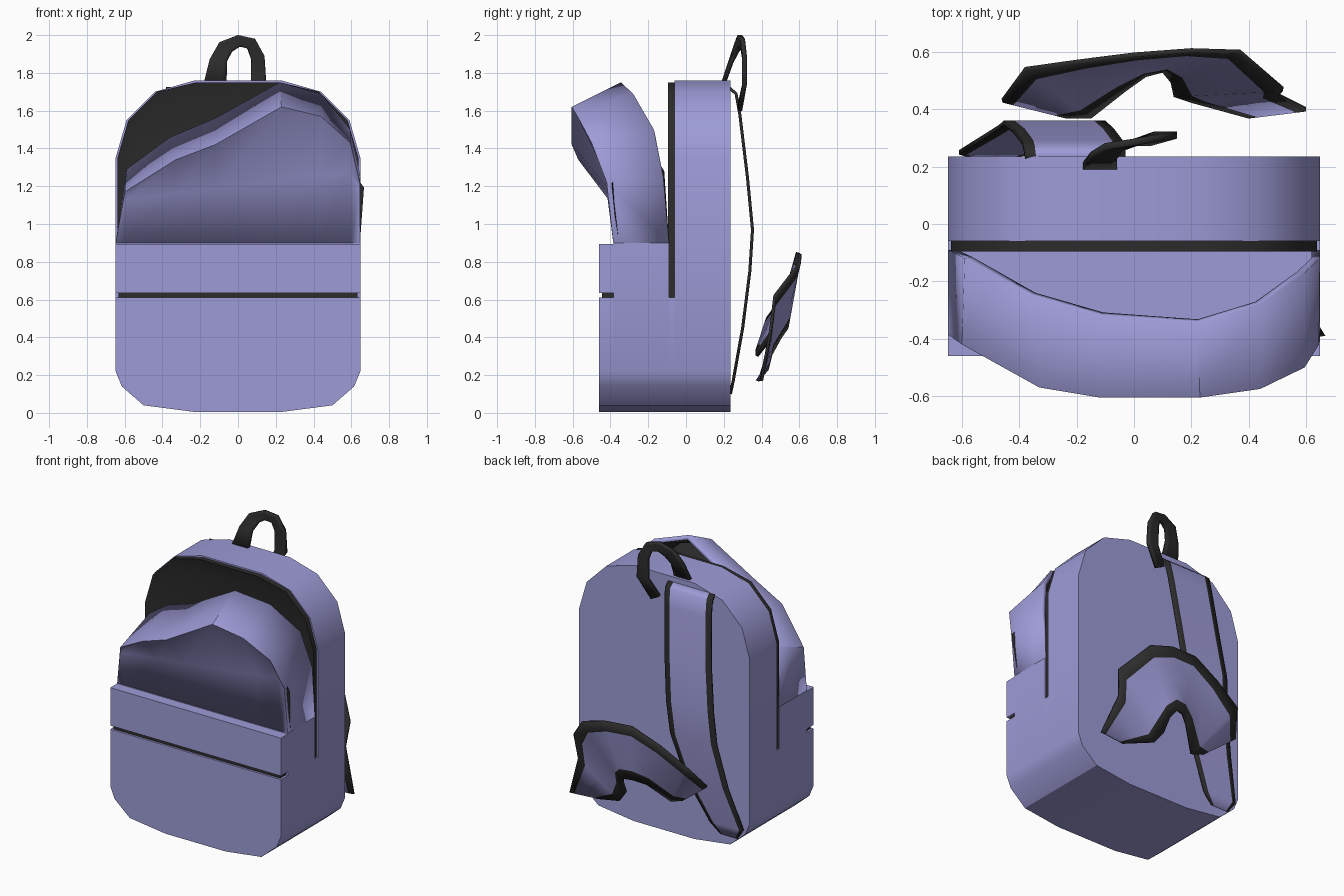
import bpy, bmesh, math
from mathutils import Vector

if "Cube" in bpy.data.objects:
    bpy.data.objects.remove(bpy.data.objects["Cube"])


def material(name, rgb):
    m = bpy.data.materials.new(name)
    m.diffuse_color = (*rgb, 1)
    m.use_nodes = True
    m.node_tree.nodes["Principled BSDF"].inputs["Base Color"].default_value = m.diffuse_color
    return m


FABRIC = material("violet_fabric", (0.34, 0.33, 0.68))
DARK = material("dark_trim", (0.025, 0.025, 0.025))


def finish(name, bm, mats, angle=32):
    me = bpy.data.meshes.new(name)
    bm.to_mesh(me)
    bm.free()
    ob = bpy.data.objects.new(name, me)
    bpy.context.collection.objects.link(ob)
    for m in mats:
        me.materials.append(m)
    bpy.ops.object.select_all(action='DESELECT')
    ob.select_set(True)
    bpy.context.view_layer.objects.active = ob
    bpy.ops.object.shade_smooth_by_angle(angle=math.radians(angle))
    return ob


# Half outline of the bag seen from the front: bottom curve, side, top curve
HALF = [(0.23, 0.005), (0.5, 0.04), (0.615, 0.14), (0.648, 0.22),
        (0.648, 1.35), (0.59, 1.55), (0.44, 1.70), (0.23, 1.76)]


def outline(z0=0.0, z1=2.0, inset=0.0):
    """Bag outline limited to the height range z0..z1."""
    pts = [(x - inset, min(z, 1.76 - inset)) for x, z in HALF if z0 <= z <= z1]
    if z0 > 0.22:
        pts.insert(0, (0.648 - inset, z0))
    if z1 < 1.35:
        pts.append((0.648 - inset, z1))
    return pts + [(-x, z) for x, z in reversed(pts)]


def slab(name, pts, y0, y1, mat, recess=None):
    """Outline in xz extruded from y0 (front) to y1 (back)."""
    bm = bmesh.new()
    front = bm.faces.new([bm.verts.new((x, y0, z)) for x, z in pts])
    ext = bmesh.ops.extrude_face_region(bm, geom=[front], use_keep_orig=True)
    for v in ext["geom"]:
        if isinstance(v, bmesh.types.BMVert):
            v.co.y = y1
    bmesh.ops.recalc_face_normals(bm, faces=bm.faces)
    if recess:
        face = min(bm.faces, key=lambda f: f.calc_center_median().y)
        bmesh.ops.inset_individual(bm, faces=[face], thickness=recess[0], depth=-recess[1])
    return finish(name, bm, [mat])


def ribbon(name, left, right, thick, border, mats):
    """Strip between two edge lines, with dark borders along both edges."""
    bm = bmesh.new()
    cols = [0, border, 0.5, 1 - border, 1]
    rows = [[bm.verts.new(Vector(a).lerp(Vector(b), t)) for t in cols]
            for a, b in zip(left, right)]
    for r0, r1 in zip(rows, rows[1:]):
        for k in range(4):
            f = bm.faces.new((r0[k], r0[k + 1], r1[k + 1], r1[k]))
            f.material_index = 1 if k in (0, 3) else 0
    bmesh.ops.recalc_face_normals(bm, faces=bm.faces)
    ob = finish(name, bm, mats, 45)
    mod = ob.modifiers.new("thickness", 'SOLIDIFY')
    mod.thickness = thick
    mod.offset = 0
    return ob


# Main compartment and lower body
slab("back_compartment", outline(), -0.06, 0.235, FABRIC)
slab("lower_joint", outline(z1=0.61), -0.09, -0.06, FABRIC)
slab("front_base", outline(z1=0.9), -0.385, -0.09, FABRIC)
slab("opening_zip", outline(z0=0.61, inset=0.01), -0.095, -0.06, DARK, (0.09, 0.025))

# Front pocket split by its zip groove
slab("pocket_lower", outline(z1=0.61), -0.46, -0.385, FABRIC)
slab("pocket_upper", outline(z0=0.635, z1=0.895), -0.46, -0.385, FABRIC)
slab("pocket_zip", outline(z0=0.6, z1=0.645, inset=0.015), -0.446, -0.385, DARK)

# Slumped front flap: back rim, front edge, fold line and lower edge
RIM = [(-.648, -.09, .9), (-.59, -.12, 1.29), (-.36, -.25, 1.46), (-.12, -.32, 1.56),
       (.22, -.345, 1.75), (.44, -.28, 1.69), (.595, -.17, 1.5), (.648, -.12, 1.25),
       (.648, -.09, .9)]
EDGE = [(-.648, -.385, .9), (-.6, -.42, 1.17), (-.33, -.57, 1.34), (-.12, -.605, 1.42),
        (.23, -.605, 1.62), (.44, -.575, 1.57), (.595, -.5, 1.43), (.645, -.42, 1.22),
        (.648, -.385, .9)]
fold = [(x, -.41, min(z - .03, 1.2 + .12 * x)) if z > 1 else (x, y, z) for x, y, z in EDGE]
base = [(x, -.385, .9) for x, y, z in EDGE]
bm = bmesh.new()
rows = [[bm.verts.new(p) for p in row] for row in (RIM, EDGE, fold, base)]
for r0, r1 in zip(rows, rows[1:]):
    for i in range(8):
        bm.faces.new((r1[i], r1[i + 1], r0[i + 1], r0[i]))
bmesh.ops.remove_doubles(bm, verts=bm.verts, dist=0.001)
flap = finish("front_flap", bm, [FABRIC, DARK], 40)
mod = flap.modifiers.new("lining", 'SOLIDIFY')
mod.thickness = 0.03
mod.offset = -1
mod.material_offset = 1

# Carry loop on top
ys = [.2, .24, .27, .285, .3, .31, .31, .285]
outer = [(-.18, 1.75), (-.15, 1.87), (-.1, 1.96), (0, 2.0), (.09, 1.98), (.14, 1.89),
         (.15, 1.74), (.06, 1.6)]
inner = [(-.06, 1.75), (-.06, 1.86), (-.03, 1.915), (.01, 1.94), (.05, 1.93), (.07, 1.87),
         (.07, 1.74), (.0, 1.63)]
ribbon("carry_loop", [(x, y, z) for (x, z), y in zip(outer, ys)],
       [(x, y, z) for (x, z), y in zip(inner, ys)], 0.025, 0.2, [DARK, DARK])

# Shoulder strap: left x, right x, y, z
STRAP = [(-.38, -.03, .23, 1.72), (-.385, -.03, .265, 1.69), (-.39, -.04, .285, 1.58),
         (-.42, -.07, .325, 1.25), (-.455, -.1, .352, .97), (-.47, -.12, .338, .75),
         (-.53, -.21, .3, .45), (-.61, -.36, .25, .17), (-.56, -.43, .235, .1)]
ribbon("shoulder_strap", [(a, y, z) for a, b, y, z in STRAP],
       [(b, y, z) for a, b, y, z in STRAP], 0.016, 0.11, [FABRIC, DARK])

# Loose crumpled strap behind the bag
LOOSE_OUT = [(.6, .4, .17), (.5, .45, .45), (.52, .47, .62), (.37, .6, .79),
             (.2, .605, .84), (0, .59, .85), (-.2, .565, .76), (-.38, .54, .65), (-.46, .43, .5)]
LOOSE_IN = [(.4, .375, .17), (.2, .43, .23), (.14, .45, .31), (.13, .5, .4),
            (.1, .535, .45), (.04, .52, .45), (-.03, .47, .42), (-.15, .375, .3), (-.24, .375, .33)]
ribbon("loose_strap", LOOSE_OUT, LOOSE_IN, 0.016, 0.17, [FABRIC, DARK])
